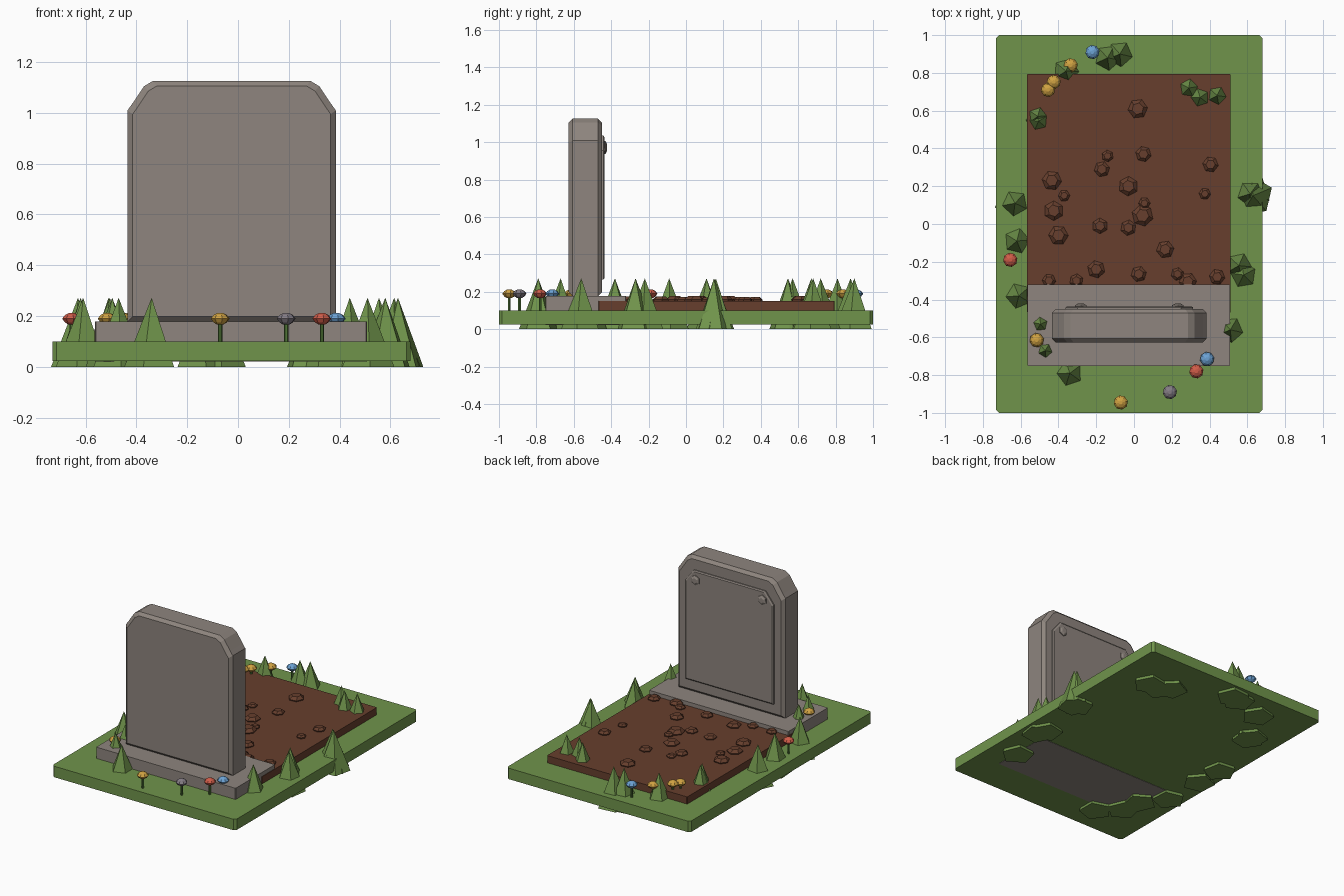
import bpy, bmesh, math, random

if "Cube" in bpy.data.objects:
    bpy.data.objects.remove(bpy.data.objects["Cube"])
random.seed(4)


def material(name, rgb):
    m = bpy.data.materials.new(name)
    lin = [((c / 255 + 0.055) / 1.055) ** 2.4 if c > 10 else c / 3294 for c in rgb]
    m.diffuse_color = (*lin, 1)
    m.use_nodes = True
    m.node_tree.nodes["Principled BSDF"].inputs["Base Color"].default_value = m.diffuse_color
    return m


GRASS = material("grass green", (112, 148, 75))
SOIL = material("soil brown", (103, 63, 45))
STONE = material("stone grey", (142, 133, 126))
STEM = material("stem green", (80, 118, 55))
CAPS = {
    "yellow": material("cap yellow", (208, 162, 66)),
    "red": material("cap red", (208, 92, 72)),
    "blue": material("cap blue", (108, 162, 212)),
    "grey": material("cap grey", (132, 124, 132)),
}


def finish(name, bm, mat):
    bmesh.ops.recalc_face_normals(bm, faces=bm.faces)
    me = bpy.data.meshes.new(name)
    bm.to_mesh(me)
    bm.free()
    me.materials.append(mat)
    ob = bpy.data.objects.new(name, me)
    bpy.context.collection.objects.link(ob)
    return ob


def loft(name, rings, mat):
    """Join rings of equal point count and cap both ends."""
    bm = bmesh.new()
    vs = [[bm.verts.new(p) for p in r] for r in rings]
    n = len(rings[0])
    for a, b in zip(vs, vs[1:]):
        for i in range(n):
            j = (i + 1) % n
            bm.faces.new((a[i], a[j], b[j], b[i]))
    bm.faces.new(vs[0])
    bm.faces.new(vs[-1])
    return finish(name, bm, mat)


def slab(name, x0, x1, y0, y1, z0, z1, mat, c=0.004):
    """Box with small chamfers on its upright edges."""
    pts = [(x0 + c, y0), (x1 - c, y0), (x1, y0 + c), (x1, y1 - c),
           (x1 - c, y1), (x0 + c, y1), (x0, y1 - c), (x0, y0 + c)]
    return loft(name, [[(x, y, z) for x, y in pts] for z in (z0, z1)], mat)


def ring(x, y, z, r, n, rot=0):
    return [(x + r * math.cos(rot + math.tau * i / n),
             y + r * math.sin(rot + math.tau * i / n), z) for i in range(n)]


# Ground, soil and plinth
slab("grass_base", -0.73, 0.68, -1, 1, 0.024, 0.10, GRASS, 0.016)
slab("soil_bed", -0.566, 0.511, -0.47, 0.795, 0.05, 0.15, SOIL)
slab("stone_plinth", -0.563, 0.508, -0.752, -0.32, 0.022, 0.178, STONE)

# Headstone and its raised back panel: mirrored half outlines
CX = -0.025


def upright(name, half, steps):
    """Outline lofted along y; steps are (y, inset) pairs."""
    pts = half + [(-x, z) for x, z in reversed(half)]
    hw = max(p[0] for p in pts)
    zs = [p[1] for p in pts]
    zc, hh = (min(zs) + max(zs)) / 2, (max(zs) - min(zs)) / 2
    rings = [[(CX + x * (hw - d) / hw, y, zc + (z - zc) * (hh - d) / hh)
              for x, z in pts] for y, d in steps]
    return loft(name, rings, STONE)


upright("headstone",
        [(0.41, 0.178), (0.41, 1.01), (0.39, 1.038), (0.345, 1.105), (0.31, 1.126)],
        [(-0.627, 0.02), (-0.607, 0), (-0.47, 0), (-0.45, 0.02)])
upright("back_panel",
        [(0.338, 0.265), (0.338, 0.955), (0.275, 1.035)],
        [(-0.46, 0), (-0.442, 0), (-0.436, 0.008)])

# Rivets in the panel's upper corners
for s in (-1, 1):
    rings = [[(CX + s * 0.257 + a, y, 0.972 + b) for a, b, _ in ring(0, 0, 0, r, 6, 0.5)]
             for y, r in ((-0.445, 0.036), (-0.43, 0.034), (-0.422, 0.018))]
    loft("rivet", rings, STONE)

# Grass tufts: five-sided spikes that pass through the base
TUFTS = [(0.29, 0.72), (0.35, 0.67), (0.44, 0.68), (0.615, 0.16), (0.63, 0.15),
         (0.555, -0.22), (0.58, -0.27), (0.51, -0.56), (-0.63, 0.11), (-0.62, -0.09),
         (-0.61, -0.38), (-0.495, -0.53), (-0.47, -0.67), (-0.34, -0.79),
         (-0.51, 0.57), (-0.505, 0.545), (-0.36, 0.81), (-0.14, 0.88), (-0.075, 0.90)]
for x, y in TUFTS:
    bm = bmesh.new()
    base = [bm.verts.new(p) for p in ring(x, y, 0, 0.108, 5, random.uniform(0, 6))]
    tip = bm.verts.new((x, y, 0.272))
    bm.faces.new(base)
    for i in range(5):
        bm.faces.new((base[i], base[(i + 1) % 5], tip))
    finish("grass_tuft", bm, GRASS)

# Little capped plants
PLANTS = [("yellow", -0.07, -0.945), ("grey", 0.19, -0.89), ("red", 0.33, -0.78),
          ("blue", 0.387, -0.715), ("yellow", -0.515, -0.615), ("red", -0.655, -0.19),
          ("blue", -0.22, 0.91), ("yellow", -0.335, 0.84), ("yellow", -0.425, 0.752),
          ("yellow", -0.455, 0.71)]
for col, x, y in PLANTS:
    loft("plant_stem", [ring(x, y, z, 0.008, 6) for z in (0.095, 0.18)], STEM)
    loft("plant_cap", [ring(x, y, z, r, 8, 0.2) for z, r in
                       ((0.166, 0.012), (0.175, 0.027), (0.190, 0.038),
                        (0.204, 0.027), (0.213, 0.010))], CAPS[col])

# Clods of earth on the soil
CLODS = [(0.02, 0.61, 5), (0.05, 0.37, 4), (-0.14, 0.36, 3), (-0.17, 0.29, 4),
         (-0.435, 0.23, 5), (-0.37, 0.15, 3), (-0.425, 0.07, 5), (-0.03, 0.2, 5),
         (0.405, 0.315, 4), (0.375, 0.16, 3), (0.055, 0.11, 3), (0.045, 0.045, 5.5),
         (-0.18, -0.01, 4), (-0.03, -0.02, 4), (-0.4, -0.06, 5), (0.165, -0.135, 4.5),
         (-0.2, -0.24, 4.5), (0.025, -0.265, 4), (0.23, -0.265, 3.3), (0.285, -0.305, 4.5),
         (0.44, -0.28, 4), (-0.45, -0.3, 3.5), (-0.305, -0.3, 3.5)]
for x, y, s in CLODS:
    r, a = s * 0.0105, random.uniform(0, 6)
    loft("soil_clod", [ring(x, y, 0.145, r * 0.9, 6, a), ring(x, y, 0.158, r, 6, a),
                       ring(x, y, 0.158 + r * 0.35, r * 0.6, 6, a + 0.2)], SOIL)
